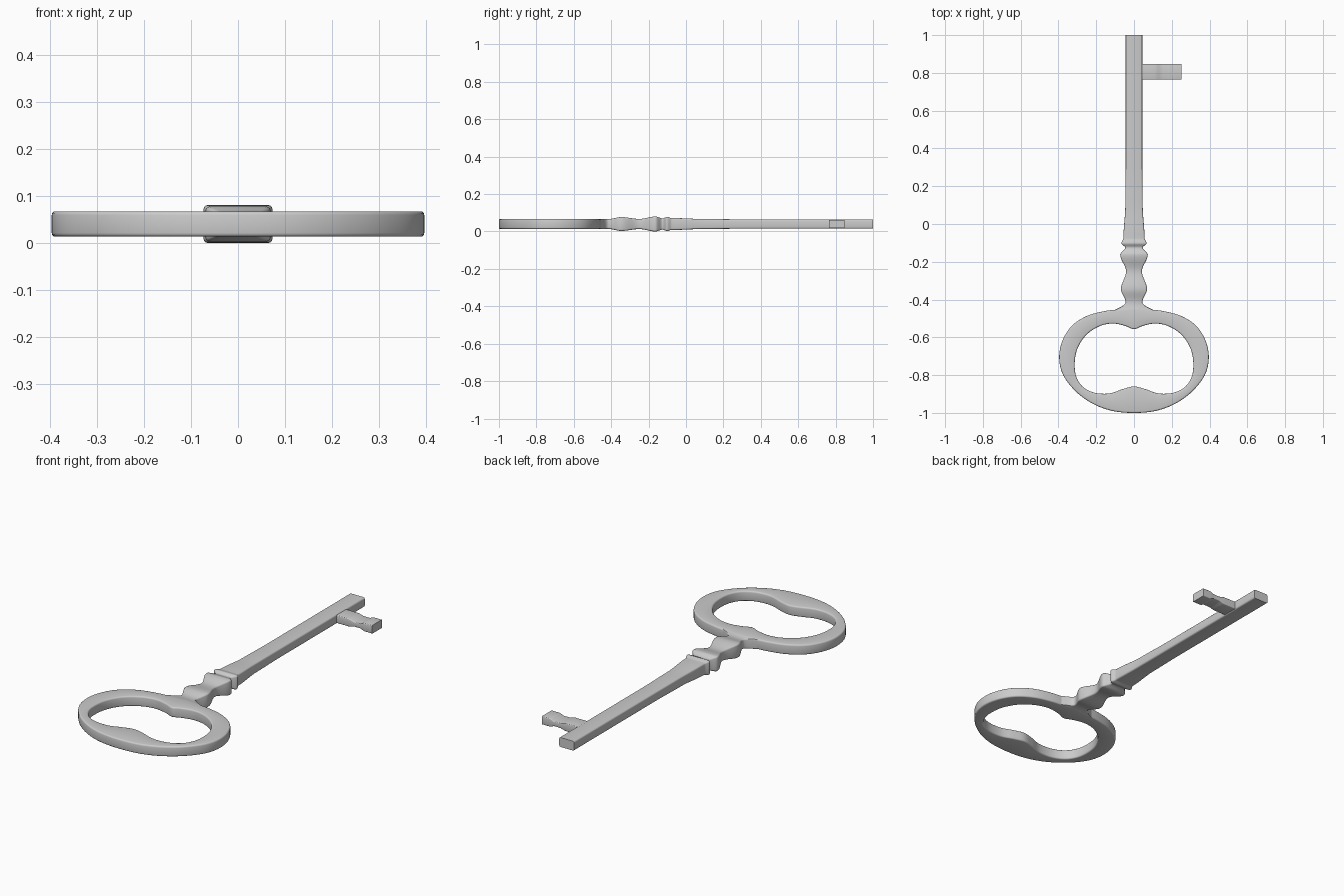
import bpy, bmesh, math
from mathutils import Vector

if "Cube" in bpy.data.objects:
    bpy.data.objects.remove(bpy.data.objects["Cube"])

ZC = 0.04   # height of the key's middle plane


def section(centre, u, v, r=0.008, n=3):
    """Rounded rectangle around centre with half extents u and v."""
    lu, lv = u.length, v.length
    r = min(r, lu * 0.6, lv * 0.6)
    pts = []
    for k, (su, sv) in enumerate([(1, 1), (-1, 1), (-1, -1), (1, -1)]):
        for i in range(n + 1):
            a = math.pi / 2 * (k + i / n)
            x = su * (lu - r) + r * math.cos(a)
            y = sv * (lv - r) + r * math.sin(a)
            pts.append(centre + u * (x / lu) + v * (y / lv))
    return pts


def loft(name, sections, closed=False):
    bm = bmesh.new()
    rings = [[bm.verts.new(p) for p in s] for s in sections]
    pairs = list(zip(rings, rings[1:]))
    if closed:
        pairs.append((rings[-1], rings[0]))
    else:
        bm.faces.new(rings[0])
        bm.faces.new(rings[-1])
    for a, b in pairs:
        for i in range(len(a)):
            j = (i + 1) % len(a)
            bm.faces.new((a[i], a[j], b[j], b[i]))
    bmesh.ops.recalc_face_normals(bm, faces=bm.faces)
    me = bpy.data.meshes.new(name)
    bm.to_mesh(me)
    bm.free()
    ob = bpy.data.objects.new(name, me)
    bpy.context.collection.objects.link(ob)
    bpy.ops.object.select_all(action='DESELECT')
    ob.select_set(True)
    bpy.context.view_layer.objects.active = ob
    bpy.ops.object.shade_smooth_by_angle(angle=math.radians(35))
    return ob


def eased(stations, steps):
    """Fill in between profile extremes with smooth S-shaped transitions."""
    out = [Vector(stations[0])]
    for a, b in zip(stations, stations[1:]):
        for i in range(1, steps + 1):
            t = i / steps
            e = t * t * (3 - 2 * t)
            out.append(Vector((a[0] + (b[0] - a[0]) * t,
                               a[1] + (b[1] - a[1]) * e,
                               a[2] + (b[2] - a[2]) * e)))
    return out


def closed_spline(half, steps):
    """Mirror a half outline in x and smooth it into a closed loop."""
    pts = [Vector((x, y, ZC)) for x, y in half]
    pts += [Vector((-x, y, ZC)) for x, y in reversed(half[1:-1])]
    n, out = len(pts), []
    for i in range(n):
        p0, p1, p2, p3 = (pts[(i + k) % n] for k in (-1, 0, 1, 2))
        for s in range(steps):
            t = s / steps
            out.append(0.5 * (2 * p1 + (p2 - p0) * t
                              + (2 * p0 - 5 * p1 + 4 * p2 - p3) * t ** 2
                              + (3 * p1 - p0 - 3 * p2 + p3) * t ** 3))
    return out


# Bow: flat ring with inward cusps at top and bottom of the hole
outer = [(0, -.445), (.08, -.452), (.16, -.462), (.25, -.487), (.33, -.54),
         (.38, -.62), (.396, -.71), (.375, -.80), (.31, -.885), (.23, -.945),
         (.15, -.98), (.075, -.996), (0, -1)]
inner = [(0, -.557), (.045, -.54), (.11, -.527), (.18, -.54), (.25, -.585),
         (.295, -.65), (.313, -.72), (.308, -.80), (.273, -.86), (.21, -.893),
         (.13, -.897), (.06, -.874), (0, -.86)]
up = Vector((0, 0, .027))
loft("bow_ring",
     [section((o + i) / 2, (o - i) / 2, up)
      for o, i in zip(closed_spline(outer, 6), closed_spline(inner, 6))], True)

# Shaft: squared stem with turned collars, as (y, half width, half height)
stem = [(-.48, .13, .0265), (-.415, .044, .0265), (-.345, .069, .037),
        (-.25, .042, .027), (-.163, .073, .04), (-.125, .046, .030),
        (-.102, .067, .037), (-.075, .056, .032), (.10, .046, .0265),
        (.30, .044, .025), (1.0, .044, .025)]
loft("shaft", [section(Vector((0, y, ZC)), Vector((w, 0, 0)), Vector((0, 0, h)))
               for y, w, h in eased(stem, 8)])

# Bit: side tooth that thins before its end block, as (x, half width, half height)
tooth = [(.02, .042, .021), (.11, .042, .021), (.15, .042, .013),
         (.18, .042, .013), (.205, .042, .022), (.252, .042, .022)]
loft("bit", [section(Vector((x, .806, ZC)), Vector((0, w, 0)), Vector((0, 0, h)), .004)
             for x, w, h in eased(tooth, 6)])
